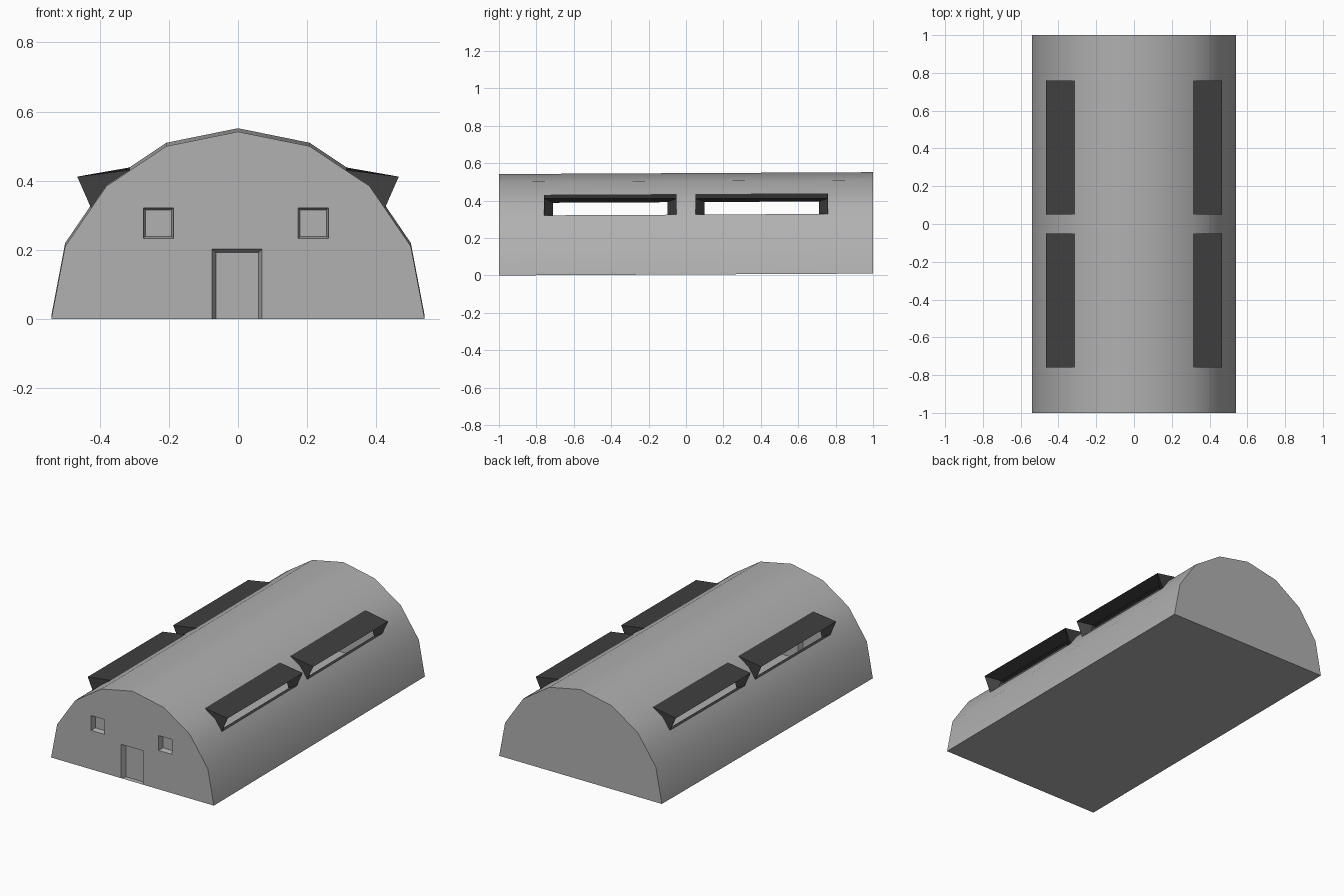
import bpy, bmesh

if "Cube" in bpy.data.objects:
    bpy.data.objects.remove(bpy.data.objects["Cube"])

# right half of the arch, ground to ridge (x, z)
HALF = [(.54, 0), (.5, .21), (.425, .32), (.38, .385), (.312, .43), (.207, .5), (0, .542)]
ARCH = HALF + [(-x, z) for x, z in HALF[-2::-1]]
BAYS = [(-.76, -.05), (.05, .76)]
HOLE_SEGMENTS = {2, 3, 8, 9}          # arch segments opened behind the hoods


def material(name, v):
    m = bpy.data.materials.new(name)
    m.diffuse_color = (v, v, v, 1)
    m.use_nodes = True
    m.node_tree.nodes["Principled BSDF"].inputs["Base Color"].default_value = m.diffuse_color
    return m


WALL = material("wall_grey", .44)
DARK = material("dark_trim", .05)


def pt(x, y, z):
    """The ridge and base rise very slightly toward the back."""
    return (x, y, z + .005 * (y + 1))


def face(bm, pts):
    return bm.faces.new([bm.verts.new(pt(*p)) for p in pts])


def loop_edges(bm, pts):
    vs = [bm.verts.new(pt(*p)) for p in pts]
    return [bm.edges.new((vs[i], vs[(i + 1) % len(vs)])) for i in range(len(vs))]


def finish(bm, name, mat=WALL, smooth=False):
    bmesh.ops.remove_doubles(bm, verts=bm.verts, dist=1e-4)
    bmesh.ops.recalc_face_normals(bm, faces=bm.faces)
    me = bpy.data.meshes.new(name)
    bm.to_mesh(me)
    bm.free()
    ob = bpy.data.objects.new(name, me)
    bpy.context.collection.objects.link(ob)
    me.materials.append(mat)
    if smooth:
        bpy.ops.object.select_all(action='DESELECT')
        ob.select_set(True)
        bpy.context.view_layer.objects.active = ob
        bpy.ops.object.shade_smooth_by_angle(angle=.7)
    return ob


# arched shell with window bays left open
bm = bmesh.new()
ys = [-1, -.76, -.05, .05, .76, 1]
for y0, y1 in zip(ys, ys[1:]):
    for i, ((xa, za), (xb, zb)) in enumerate(zip(ARCH, ARCH[1:])):
        if i in HOLE_SEGMENTS and (y0, y1) in BAYS:
            continue
        face(bm, [(xa, y0, za), (xa, y1, za), (xb, y1, zb), (xb, y0, zb)])
    # floor
    face(bm, [(-.54, y0, 0), (-.54, y1, 0), (.54, y1, 0), (.54, y0, 0)])
# back gable
face(bm, [(x, 1, z) for x, z in ARCH])
finish(bm, "arched_shell", smooth=True)

# front gable with door and window openings
DOOR = [(-.075, 0), (-.075, .203), (.07, .203), (.07, 0)]
WINDOWS = [[(cx - .044, .233), (cx - .044, .322), (cx + .044, .322), (cx + .044, .233)]
           for cx in (-.23, .218)]
bm = bmesh.new()
edges = loop_edges(bm, [(x, -1, z) for x, z in ARCH + DOOR])
for w in WINDOWS:
    edges += loop_edges(bm, [(x, -1, z) for x, z in w])
bmesh.ops.triangle_fill(bm, use_beauty=True, use_dissolve=True, edges=edges, normal=(0, -1, 0))
finish(bm, "front_gable")


def recess(name, pts, inset, depth):
    """Tapered reveal with a flat panel at the back."""
    cx = (pts[0][0] + pts[2][0]) / 2
    cz = (pts[0][1] + pts[1][1]) / 2
    front = [(x, -1, z) for x, z in pts]
    back = [(x + (inset if x < cx else -inset), -1 + depth,
             z if z == 0 else z + (inset if z < cz else -inset)) for x, z in pts]
    b = bmesh.new()
    for i in range(4):
        j = (i + 1) % 4
        face(b, [front[i], front[j], back[j], back[i]])
    face(b, back)
    ob = finish(b, name)
    ob.data.flip_normals()             # reveals face outwards through the opening


recess("door", DOOR, .011, .03)
for side, w in zip(("left", "right"), WINDOWS):
    recess(side + "_front_window", w, .006, .03)

# dark window hoods along both sides
for s, side in ((1, "right"), (-1, "left")):
    for n, (y0, y1) in enumerate(BAYS):
        bm = bmesh.new()
        base, wall, root = (.425, .32), (.38, .385), (.312, .43)

        def tip(y):                    # outer lip stays level along the building
            return (s * .465, y, .412 - .005 * (y + 1))

        for y in (y0, y1):             # cheeks
            face(bm, [tip(y)] + [(s * x, y, z) for x, z in (root, wall, base)])
        # sloping top
        face(bm, [tip(y0), tip(y1), (s * root[0], y1, root[1]), (s * root[0], y0, root[1])])
        # tapered reveal leading to the smaller opening
        outer = [(s * .425, y0, .32), tip(y0), tip(y1), (s * .425, y1, .32)]
        i0, i1 = y0 + .05, y1 - .05
        inner = [(s * .405, i0, .32), (s * .385, i0, .387),
                 (s * .385, i1, .387), (s * .405, i1, .32)]
        for i in range(4):
            j = (i + 1) % 4
            face(bm, [outer[i], outer[j], inner[j], inner[i]])
        finish(bm, f"{side}_window_hood_{n + 1}", DARK)
